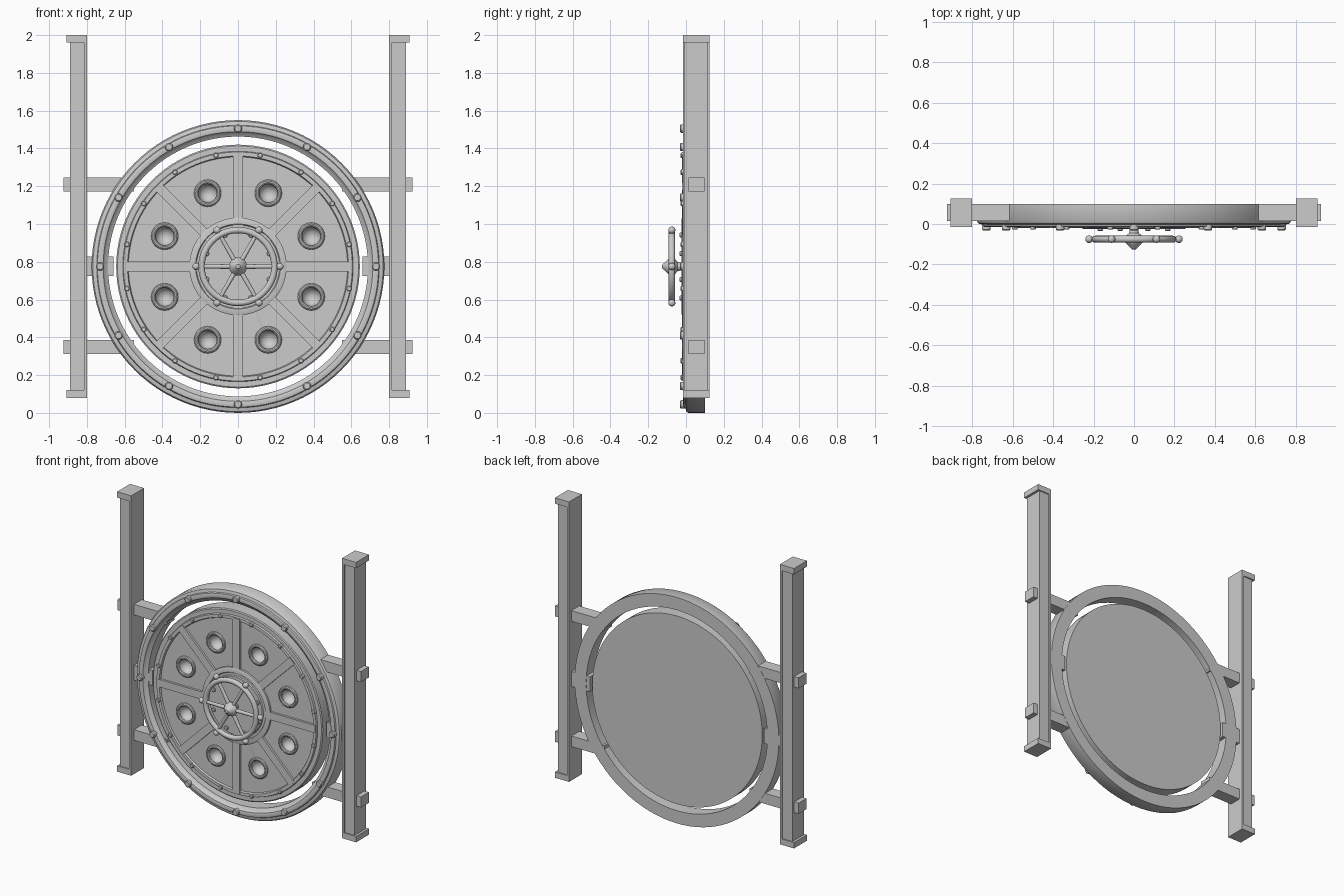
import bpy, bmesh, math
from mathutils import Matrix, Vector

if "Cube" in bpy.data.objects:
    bpy.data.objects.remove(bpy.data.objects["Cube"])

steel = bpy.data.materials.new("grey_steel")
steel.use_nodes = True
steel.diffuse_color = (0.6, 0.6, 0.6, 1)
steel.node_tree.nodes["Principled BSDF"].inputs["Base Color"].default_value = (0.6, 0.6, 0.6, 1)

HUB = Vector((0, 0, 0.775))   # axis of the door
TAU = 2 * math.pi


def finish(bm, name, smooth=True):
    bmesh.ops.remove_doubles(bm, verts=bm.verts, dist=1e-5)
    bmesh.ops.recalc_face_normals(bm, faces=bm.faces)
    me = bpy.data.meshes.new(name)
    bm.to_mesh(me)
    bm.free()
    me.materials.append(steel)
    ob = bpy.data.objects.new(name, me)
    bpy.context.collection.objects.link(ob)
    bpy.ops.object.select_all(action='DESELECT')
    ob.select_set(True)
    bpy.context.view_layer.objects.active = ob
    if smooth:
        bpy.ops.object.shade_smooth_by_angle(angle=math.radians(35))
    return ob


def add_lathe(bm, profile, centre=HUB, steps=64, closed=False):
    """Turn (radius, y) points around an axis along y."""
    rings = []
    for i in range(steps):
        a = TAU * i / steps
        rings.append([bm.verts.new(centre + Vector((r * math.sin(a), y, r * math.cos(a))))
                      for r, y in profile])
    n = len(profile)
    for i in range(steps):
        p, q = rings[i], rings[(i + 1) % steps]
        for j in range(n if closed else n - 1):
            k = (j + 1) % n
            bm.faces.new((p[j], p[k], q[k], q[j]))


def add_box(bm, lo, hi, matrix=Matrix()):
    lo, hi = Vector(lo), Vector(hi)
    size = hi - lo
    m = matrix @ Matrix.Translation((lo + hi) / 2) @ Matrix.Diagonal((*size, 1))
    bmesh.ops.create_cube(bm, size=1, matrix=m)


def polar(radius, angle, y=0):
    return HUB + Vector((radius * math.sin(angle), y, radius * math.cos(angle)))


def circle_of(count, offset=0):
    return [TAU * (i + offset) / count for i in range(count)]


def circle_profile(radius, y, tube, n=10):
    return [(radius + tube * math.cos(TAU * i / n), y + tube * math.sin(TAU * i / n))
            for i in range(n)]


def bolts(name, count, offset, radius, size, front, back):
    bm = bmesh.new()
    bevel = size * 0.25
    for a in circle_of(count, offset):
        add_lathe(bm, [(0, front), (size - bevel, front), (size, front + bevel),
                       (size, back), (0, back)], polar(radius, a), 14)
    finish(bm, name)


# Outer frame ring with a rounded front bead
bm = bmesh.new()
add_lathe(bm, [(0.688, 0.1), (0.775, 0.1), (0.775, 0.012), (0.768, 0.002), (0.748, -0.003),
               (0.744, -0.012), (0.73, -0.016), (0.714, -0.012), (0.706, 0), (0.688, 0.01)],
          steps=96, closed=True)
finish(bm, "frame_ring")
bolts("frame_bolts", 12, 0, 0.73, 0.022, -0.032, 0)

# Door disc with raised lip and sunken panel
bm = bmesh.new()
add_lathe(bm, [(0, 0.095), (0.645, 0.095), (0.645, -0.002), (0.638, -0.007), (0.61, -0.007),
               (0.606, -0.018), (0.585, -0.018), (0.58, -0.006), (0, -0.006)], steps=96)
door = finish(bm, "door")

# Round hollows cut into the door panel
bm = bmesh.new()
for a in circle_of(8, 0.5):
    bmesh.ops.create_uvsphere(bm, u_segments=24, v_segments=16, radius=0.05,
                              matrix=Matrix.Translation(polar(0.42, a, -0.006)))
cutter = finish(bm, "hollow_cutter")
cutter.hide_render = True
cut = door.modifiers.new("hollows", 'BOOLEAN')
cut.operation = 'DIFFERENCE'
cut.solver = 'EXACT'
cut.object = cutter
bpy.ops.object.select_all(action='DESELECT')
door.select_set(True)
bpy.context.view_layer.objects.active = door
while door.modifiers[0] != cut:
    bpy.ops.object.modifier_move_to_index(modifier=cut.name, index=0)
bpy.ops.object.modifier_apply(modifier=cut.name)
bpy.data.objects.remove(cutter)
bpy.ops.object.shade_smooth_by_angle(angle=math.radians(35))

# Rims around the hollows
bm = bmesh.new()
for a in circle_of(8, 0.5):
    add_lathe(bm, circle_profile(0.06, -0.008, 0.012), polar(0.42, a), 28, True)
finish(bm, "hollow_rims")

# Radial ribs
bm = bmesh.new()
for a in circle_of(8):
    add_box(bm, (-0.026, -0.021, 0.22), (0.026, 0, 0.6),
            Matrix.Translation(HUB) @ Matrix.Rotation(a, 4, 'Y'))
finish(bm, "door_ribs", False)
bolts("door_bolts", 16, 0.5, 0.6, 0.014, -0.028, 0)

# Stepped plate under the wheel
bm = bmesh.new()
add_lathe(bm, [(0.258, 0), (0.258, -0.02), (0.25, -0.024), (0.225, -0.024), (0.22, -0.017),
               (0.205, -0.017), (0.2, -0.024), (0, -0.024)])
finish(bm, "centre_plate")
bolts("centre_bolts", 8, 0.5, 0.18, 0.014, -0.034, -0.01)

# Hand wheel: rim, hub, spokes and knobs
bm = bmesh.new()
add_lathe(bm, circle_profile(0.193, -0.075, 0.017, 12), steps=48, closed=True)
finish(bm, "wheel_rim")
bm = bmesh.new()
add_lathe(bm, [(0, -0.127), (0.012, -0.124), (0.022, -0.112), (0.04, -0.095), (0.048, -0.078),
               (0.043, -0.06), (0.024, -0.045), (0.02, -0.02)], steps=28)
finish(bm, "wheel_hub")
bm = bmesh.new()
for a in circle_of(6, 0.25 * 6):
    turn = Matrix.Translation(HUB + Vector((0, -0.075, 0))) @ Matrix.Rotation(a, 4, 'Y')
    bmesh.ops.create_cone(bm, cap_ends=True, segments=12, radius1=0.013, radius2=0.01,
                          depth=0.2, matrix=turn @ Matrix.Translation((0, 0, 0.12)))
    bmesh.ops.create_uvsphere(bm, u_segments=16, v_segments=10, radius=0.019,
                              matrix=turn @ Matrix.Translation((0, 0, 0.222)))
finish(bm, "wheel_spokes")

# Side posts, cross beams and hinge blocks, one set for each side
for side, s in (("left", 1), ("right", -1)):
    flip = Matrix.Diagonal((s, 1, 1, 1))
    bm = bmesh.new()
    add_box(bm, (0.8, -0.015, 0.08), (0.816, 0.125, 2), flip)
    add_box(bm, (0.81, -0.007, 0.1), (0.89, 0.117, 1.98), flip)
    for z in (0.08, 1.96):
        add_box(bm, (0.801, -0.015, z), (0.907, 0.125, z + 0.04), flip)
    finish(bm, side + "_post", False)
    bm = bmesh.new()
    for z in (0.312, 1.172):
        add_box(bm, (0.55, 0.014, z), (0.924, 0.099, z + 0.073), flip)
    finish(bm, side + "_beams", False)
    bm = bmesh.new()
    add_box(bm, (0.66, 0.014, 0.725), (0.8, 0.099, 0.828), flip)
    finish(bm, side + "_hinge_block", False)
